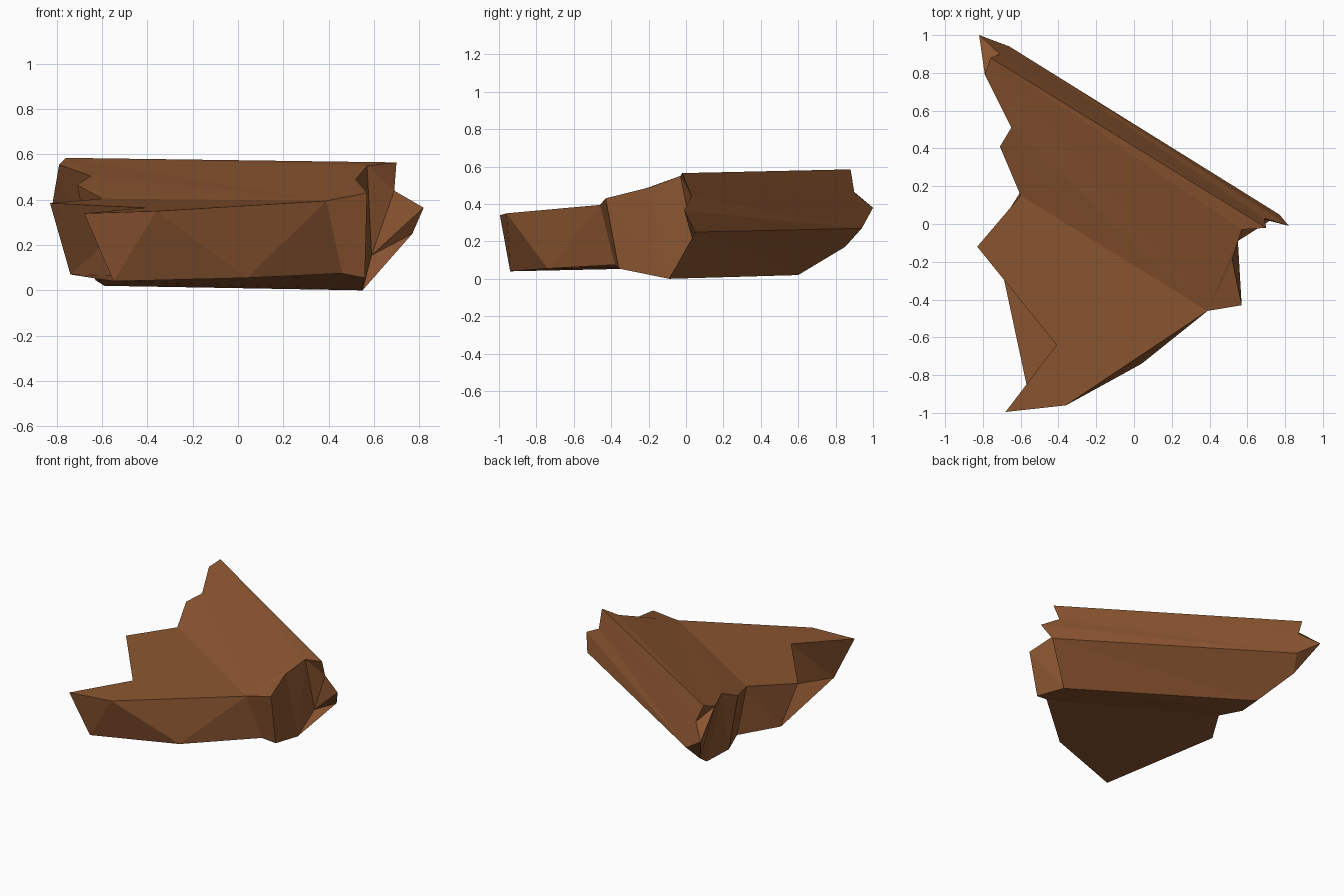
import bpy
import bmesh

if "Cube" in bpy.data.objects:
    bpy.data.objects.remove(bpy.data.objects["Cube"])

# One flat brown for the whole chunk
brown = bpy.data.materials.new("wood brown")
brown.diffuse_color = (0.258, 0.091, 0.030, 1)
brown.use_nodes = True
brown.node_tree.nodes["Principled BSDF"].inputs["Base Color"].default_value = brown.diffuse_color

# Jagged break at the left end: front, over the top, down the back, underneath
LEFT_END = [
    (-.68, -.995, .34), (-.41, -.64, .365), (-.83, -.12, .385), (-.60, .15, .405),
    (-.71, .41, .465), (-.65, .51, .505), (-.79, .79, .555), (-.76, .88, .585),
    (-.71, .90, .46), (-.82, 1.0, .38), (-.66, .94, .27), (-.71, .85, .17),
    (-.59, .60, .02), (-.63, .40, .045), (-.57, .22, .065), (-.74, -.05, .07),
    (-.39, -.62, .06), (-.55, -.94, .04)]

# Break at the front and right end, in the same order
RIGHT_END = [
    (-.36, -.96, .35), (.39, -.46, .395), (.57, -.43, .43), (.52, -.19, .49),
    (.57, -.03, .55), (.70, -.02, .565), (.69, .03, .44), (.82, -.01, .365),
    (.77, .05, .25), (.59, .05, .155), (.55, -.09, 0), (.56, -.36, .055),
    (.46, -.38, .075), (.04, -.74, .055)]

bm = bmesh.new()
left = [bm.verts.new(p) for p in LEFT_END]
right = [bm.verts.new(p) for p in RIGHT_END]


def long_side(l0, l1, r0, r1):
    """Long face spanning between a stretch of each broken end."""
    bm.faces.new(left[l0:l1 + 1] + right[r0:r1 + 1][::-1])


# Long sides: two top slopes, back upper, back lower, two underside slopes
for span in ((0, 3, 0, 1), (3, 7, 1, 5), (7, 10, 5, 8),
             (10, 12, 8, 10), (12, 14, 10, 12), (14, 17, 12, 13)):
    long_side(*span)

# Front left side
bm.faces.new((left[17], left[0], right[0], right[13]))

# Left end: upright strips, then the splintered rear corner
for i in range(6):
    bm.faces.new([left[k] for k in (i, i + 1, 16 - i, 17 - i)])
for corner in ((6, 9, 11), (9, 10, 11), (6, 7, 8, 9)):
    bm.faces.new([left[k] for k in corner])

# Right end: front facets, end face and the pointed splinter
for facet in ((0, 13, 12, 1), (1, 12, 11, 2), (2, 11, 10, 9, 4, 3),
              (4, 9, 7, 6), (4, 6, 5), (7, 9, 8)):
    bm.faces.new([right[k] for k in facet])

bmesh.ops.triangulate(bm, faces=bm.faces[:], ngon_method='EAR_CLIP')
bmesh.ops.recalc_face_normals(bm, faces=bm.faces[:])

mesh = bpy.data.meshes.new("broken_chunk")
bm.to_mesh(mesh)
bm.free()
mesh.materials.append(brown)
chunk = bpy.data.objects.new("broken_chunk", mesh)
bpy.context.collection.objects.link(chunk)
